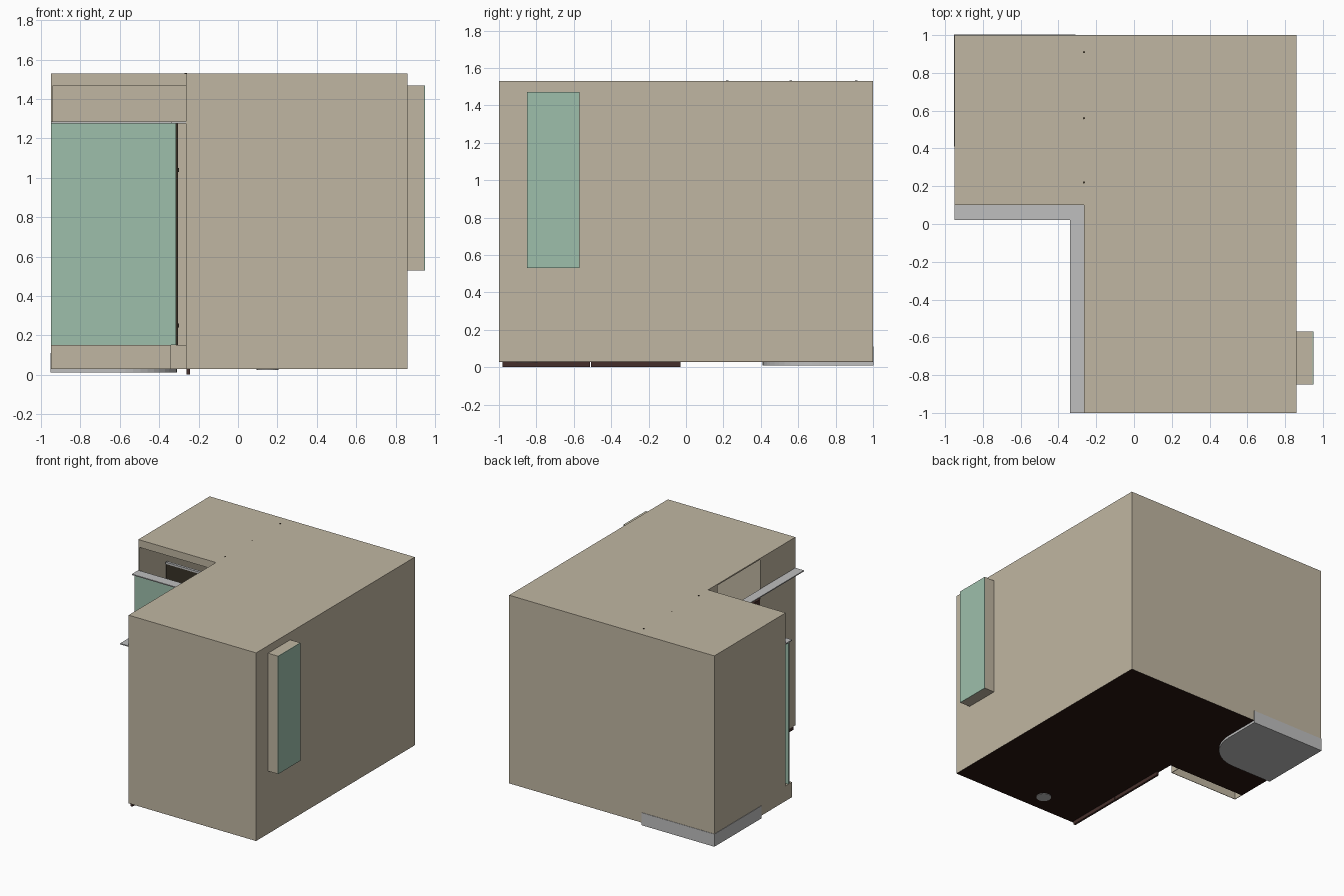
import bpy, bmesh, math

cube = bpy.data.objects.get("Cube")
if cube:
    bpy.data.objects.remove(cube, do_unlink=True)


def material(name, rgb):
    m = bpy.data.materials.new(name)
    m.use_nodes = True
    m.diffuse_color = (*rgb, 1)
    bsdf = next(n for n in m.node_tree.nodes if n.type == 'BSDF_PRINCIPLED')
    bsdf.inputs["Base Color"].default_value = (*rgb, 1)
    bsdf.inputs["Roughness"].default_value = 0.8
    return m


BEIGE = material("beige plaster", (0.53, 0.47, 0.36))
GLASS = material("green glass", (0.34, 0.52, 0.41))
GREY = material("light grey", (0.52, 0.52, 0.52))
FLOOR = material("dark wood floor", (0.02, 0.007, 0.005))
BROWN = material("brown door", (0.06, 0.028, 0.024))
DARK = material("dark tinted panel", (0.04, 0.032, 0.02))


def prism(name, outline, z0, z1, mat):
    """Upright prism over an outline of (x, y) points."""
    bm = bmesh.new()
    face = bm.faces.new([bm.verts.new((x, y, z0)) for x, y in outline])
    top = bmesh.ops.extrude_face_region(bm, geom=[face])["geom"]
    bmesh.ops.translate(bm, vec=(0, 0, z1 - z0),
                        verts=[v for v in top if isinstance(v, bmesh.types.BMVert)])
    bmesh.ops.recalc_face_normals(bm, faces=bm.faces)
    mesh = bpy.data.meshes.new(name)
    bm.to_mesh(mesh)
    bm.free()
    mesh.materials.append(mat)
    ob = bpy.data.objects.new(name, mesh)
    bpy.context.collection.objects.link(ob)
    return ob


def box(name, x, y, z, mat):
    return prism(name, [(x[0], y[0]), (x[1], y[0]), (x[1], y[1]), (x[0], y[1])],
                 z[0], z[1], mat)


def disc(name, x, y, r, z0, z1, mat, n=24):
    pts = [(x + r * math.cos(2 * math.pi * i / n), y + r * math.sin(2 * math.pi * i / n))
           for i in range(n)]
    return prism(name, pts, z0, z1, mat)


# Main dimensions
L, R, F, B = -0.95, 0.86, -1.0, 1.0     # outer walls
NX, NY = -0.265, 0.10                   # notch corner
Z0, Z1, T = 0.03, 1.53, 0.01


def l_shape(e):
    return [(NX + e, F + e), (R - e, F + e), (R - e, B - e),
            (L + e, B - e), (L + e, NY + e), (NX + e, NY + e)]


# Floor and roof
prism("floor", l_shape(0.001), Z0 - 0.001, Z0 + 0.01, FLOOR)
prism("roof", l_shape(0), Z1 - T, Z1, BEIGE)

# Walls
H = (Z0, Z1)
box("front_wall", (NX, R), (F, F + T), H, BEIGE)
box("right_wall", (R - T, R), (F, B), H, BEIGE)
box("back_wall", (L, R), (B - T, B), H, BEIGE)
box("left_wall", (L, L + T), (NY, B), H, BEIGE)
box("partition_wall", (NX, NX + T), (NY, B), H, BEIGE)
box("notch_wall_front", (NX, NX + 0.003), (F, -0.557), H, BEIGE)
box("notch_wall_back", (NX, NX + 0.003), (-0.02, NY), H, BEIGE)
box("window_header", (L, NX), (NY, NY + T), (1.47, Z1), BEIGE)

# Bay window on the right wall
bay_y, bay_z = (-0.85, -0.57), (0.53, 1.47)
box("bay_box", (R, 0.945), bay_y, bay_z, BEIGE)
box("bay_glass", (0.945, 0.95), bay_y, bay_z, GLASS)

# Hollow low wall under the notch window
W, S = (Z0, 0.15), 0.004
box("low_wall_front", (L, -0.34), (0.02, 0.02 + S), W, BEIGE)
box("low_wall_end", (-0.34 - S, -0.34), (0.02, NY), W, BEIGE)
box("low_wall_cap", (L, L + S), (0.02, NY), W, BEIGE)
box("low_wall_inner", (-0.34, NX), (NY, NY + S), W, BEIGE)
box("window_sill", (L, -0.34), (0.02, NY), (0.146, 0.15), BEIGE)
box("notch_glass", (L, -0.315), (0.055, 0.065), (0.15, 1.277), GLASS)

# Thin canopy that follows the notch
prism("canopy", [(L, 0.02), (-0.34, 0.02), (-0.34, F), (NX, F), (NX, NY), (L, NY)],
      1.277, 1.285, GREY)

# Sliding door leaves behind the notch wall
for name, y in (("front_door_leaf", (-0.98, -0.512)), ("back_door_leaf", (-0.508, -0.03))):
    box(name, (-0.261, -0.245), y, (0.0, 1.2), BROWN)


# Corner shower: tray with one rounded corner, side panels and rail
def tray(e, r=0.3, n=12):
    x0, x1, y0, y1 = L - 0.003 + e, -0.31 - e, 0.41 + e, B + 0.003 - e
    arc = [(x1 - r + r * math.sin(a), y0 + r - r * math.cos(a))
           for a in (math.pi / 2 * i / n for i in range(n + 1))]
    return [(x0, y1), (x0, y0)] + arc + [(x1, y1)]


prism("shower_tray", tray(0), 0.01, 0.11, GREY)
box("shower_front_panel", (-0.93, -0.62), (0.42, 0.43), (0.11, 1.22), DARK)
box("shower_side_panel", (-0.316, -0.306), (0.71, 0.98), (0.11, 1.275), DARK)
box("shower_rail", (-0.93, -0.62), (0.415, 0.435), (1.22, 1.235), GREY)
for i, z in enumerate((0.25, 1.04)):
    box(f"shower_hinge_{i + 1}", (-0.316, -0.3), (0.72, 0.74), (z - 0.01, z + 0.01), DARK)

# Lamp foot under the floor and small fixings on the roof
disc("lamp_foot", 0.15, -0.85, 0.055, 0.025, 0.05, GREY)
for i, y in enumerate((0.22, 0.56, 0.91)):
    disc(f"roof_fixing_{i + 1}", -0.265, y, 0.006, 1.52, 1.532, DARK, 8)
